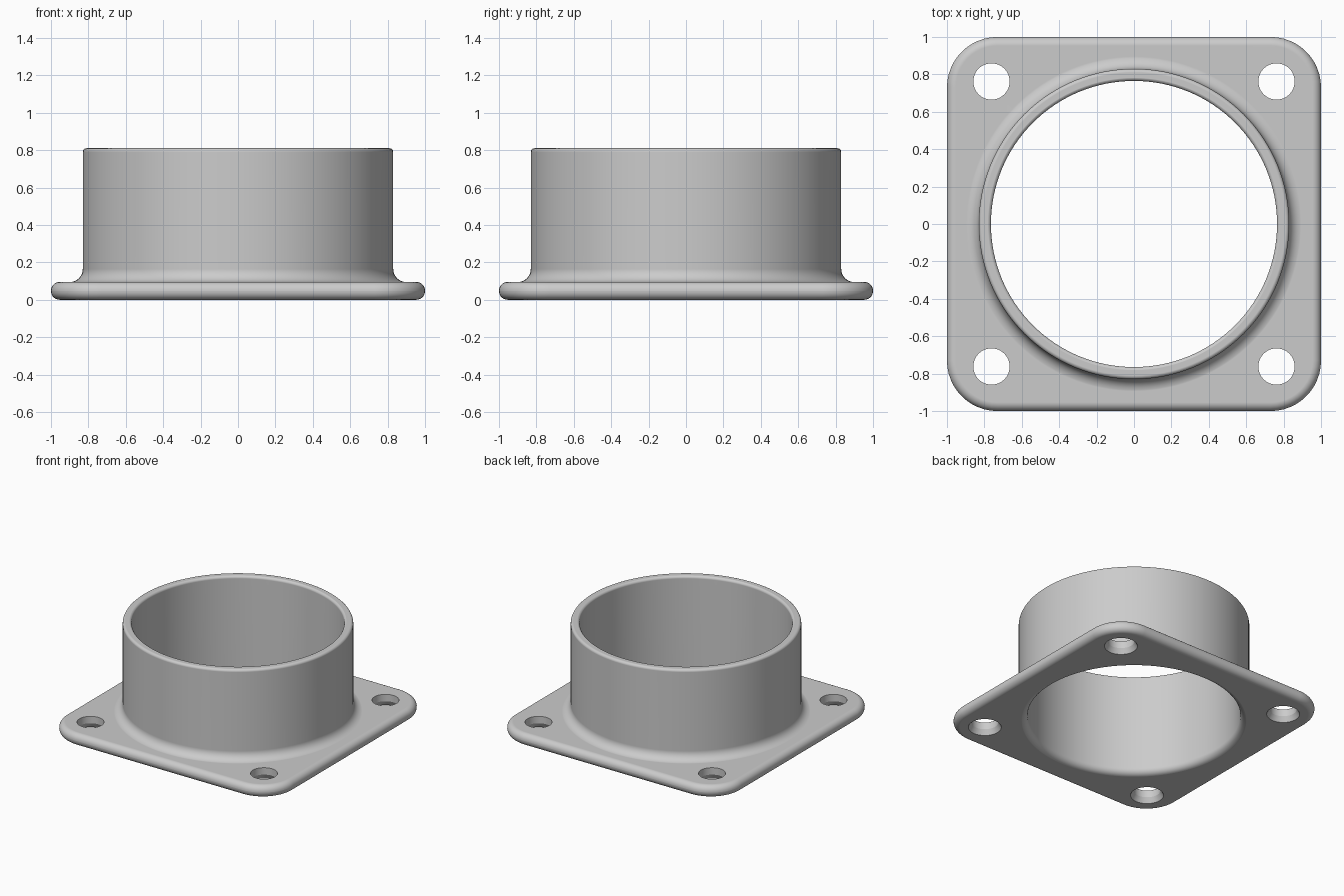
import bpy, bmesh, math

if "Cube" in bpy.data.objects:
    bpy.data.objects.remove(bpy.data.objects["Cube"])

SEG = 128
EPS = 0.0005  # keeps tangent edges from lying exactly on other faces


def arc(cx, cz, r, a0, a1, n=8):
    """Points (radius, z) along an arc, angles in degrees."""
    pts = []
    for i in range(n + 1):
        a = math.radians(a0 + (a1 - a0) * i / n)
        pts.append((cx + r * math.cos(a), cz + r * math.sin(a)))
    return pts


def loft(name, rings):
    """Closed solid through equal-sized rings, listed from bottom to top."""
    bm = bmesh.new()
    loops = [[bm.verts.new(p) for p in ring] for ring in rings]
    n = len(loops[0])
    for lo, hi in zip(loops, loops[1:]):
        for i in range(n):
            j = (i + 1) % n
            bm.faces.new((lo[i], lo[j], hi[j], hi[i]))
    bm.faces.new(loops[0][::-1])
    bm.faces.new(loops[-1])
    bmesh.ops.recalc_face_normals(bm, faces=bm.faces)
    me = bpy.data.meshes.new(name)
    bm.to_mesh(me)
    bm.free()
    ob = bpy.data.objects.new(name, me)
    bpy.context.collection.objects.link(ob)
    return ob


def lathe(name, profile, x=0, y=0, seg=SEG):
    return loft(name, [[(x + r * math.cos(2 * math.pi * i / seg),
                         y + r * math.sin(2 * math.pi * i / seg), z)
                        for i in range(seg)] for r, z in profile])


def rounded_square(half, radius, z, n=12):
    c = half - radius
    pts = []
    for k, (sx, sy) in enumerate(((1, 1), (-1, 1), (-1, -1), (1, -1))):
        for px, py in arc(sx * c, sy * c, radius, 90 * k, 90 * k + 90, n):
            pts.append((px, py, z))
    return pts


def combine(target, other, operation):
    mod = target.modifiers.new(operation, 'BOOLEAN')
    mod.operation = operation
    mod.solver = 'EXACT'
    mod.object = other
    bpy.context.view_layer.objects.active = target
    bpy.ops.object.modifier_apply(modifier=mod.name)
    bpy.data.objects.remove(other)


# Square base plate with bullnose edge
T, CORNER, NOSE = 0.095, 0.27, 0.0465
edge = arc(1 - NOSE, NOSE, NOSE, -90, 0) + arc(1 - NOSE, T - NOSE, NOSE, 0, 90)
flange = loft("flanged_collar",
              [rounded_square(h, CORNER - (1 - h), z) for h, z in edge])

# Collar with a fillet at its foot and a rounded rim
collar = lathe("collar", [(0.85, 0.06)]
               + arc(0.90, T - EPS + 0.07, 0.07, 270, 180)
               + arc(0.81, 0.79, 0.02, 0, 90, 5))
combine(flange, collar, 'UNION')

# Bore, flared softly at the bottom and eased at the rim
R = 0.765
bore = lathe("bore_cutter", [(R + 0.05, -0.1)]
             + arc(R + 0.05, 0.05 - EPS, 0.05, 270, 180)
             + arc(R + 0.02, 0.79 + EPS, 0.02, 180, 90, 5)
             + [(R + 0.02, 0.95)])
combine(flange, bore, 'DIFFERENCE')

# Four bolt holes, widened on the underside
for sx in (-1, 1):
    for sy in (-1, 1):
        hole = lathe("hole_cutter",
                     [(0.119, -0.1), (0.119, 0.0 - EPS), (0.097, 0.04), (0.097, 0.3)],
                     sx * 0.762, sy * 0.762, 48)
        combine(flange, hole, 'DIFFERENCE')

# Plain grey finish and smooth shading
grey = bpy.data.materials.new("plain grey")
grey.diffuse_color = (0.6, 0.6, 0.6, 1)
grey.use_nodes = True
grey.node_tree.nodes["Principled BSDF"].inputs["Base Color"].default_value = grey.diffuse_color
flange.data.materials.clear()
flange.data.materials.append(grey)
for p in flange.data.polygons:
    p.material_index = 0
bpy.ops.object.select_all(action='DESELECT')
flange.select_set(True)
bpy.context.view_layer.objects.active = flange
bpy.ops.object.shade_smooth_by_angle(angle=math.radians(25))
weighted = flange.modifiers.new("weighted_normals", 'WEIGHTED_NORMAL')
weighted.keep_sharp = True
